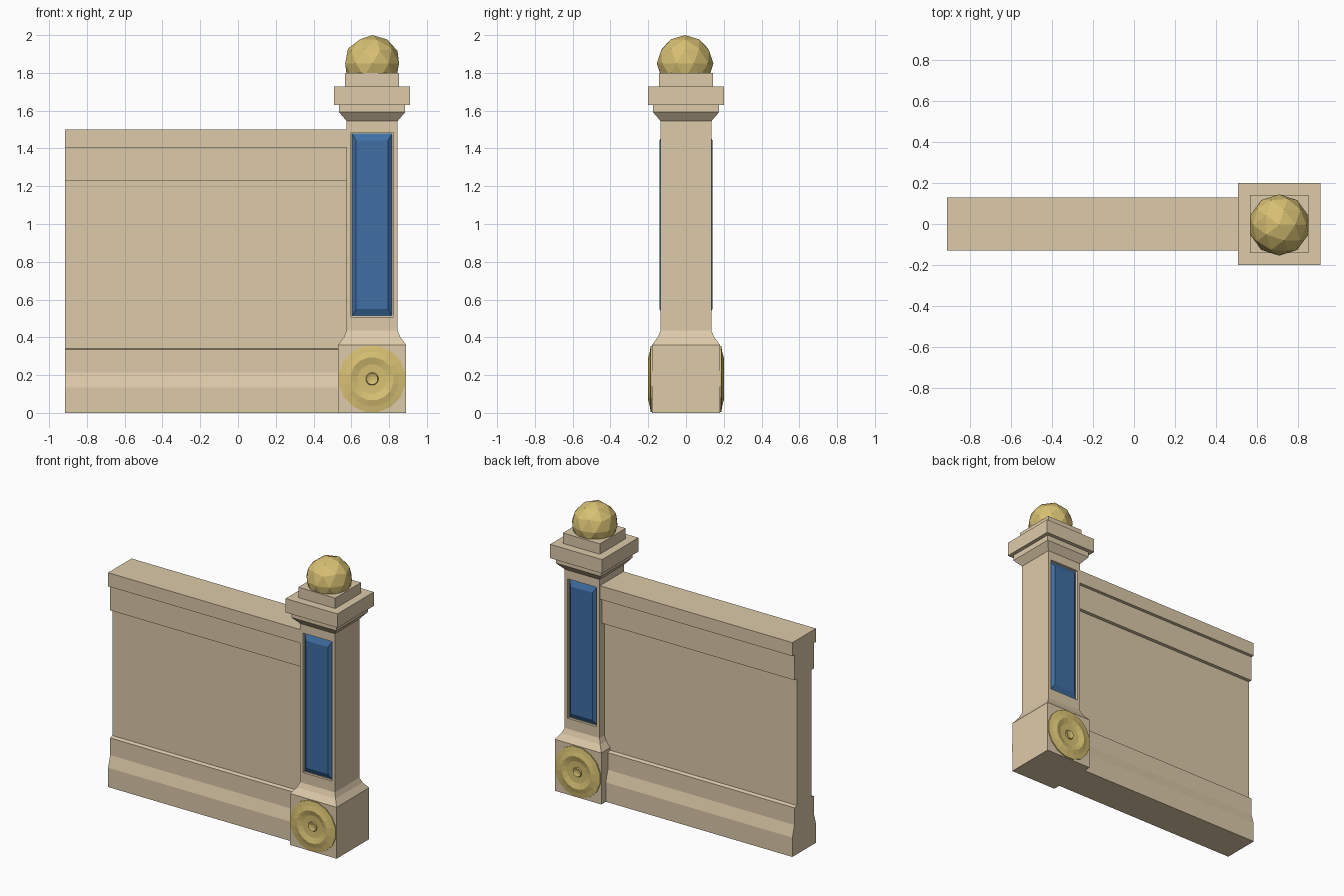
import bpy, bmesh, math
from mathutils import Matrix

if "Cube" in bpy.data.objects:
    bpy.data.objects.remove(bpy.data.objects["Cube"])

PX = 0.71  # post centre


def mat(name, c):
    m = bpy.data.materials.new(name)
    m.diffuse_color = (*c, 1)
    m.use_nodes = True
    m.node_tree.nodes["Principled BSDF"].inputs["Base Color"].default_value = m.diffuse_color
    return m


STONE = mat("sandstone", (0.72, 0.59, 0.40))
BLUE = mat("blue_panel", (0.05, 0.16, 0.37))
GOLD = mat("gold", (0.68, 0.53, 0.17))


def finish(name, bm, material):
    bmesh.ops.recalc_face_normals(bm, faces=bm.faces[:])
    me = bpy.data.meshes.new(name)
    bm.to_mesh(me)
    bm.free()
    ob = bpy.data.objects.new(name, me)
    bpy.context.collection.objects.link(ob)
    if material:
        me.materials.append(material)
    return ob


def stack(name, loops, material, xf):
    """Closed solid bridging a list of vertex loops of equal length."""
    bm = bmesh.new()
    rings = [[bm.verts.new(xf @ Matrix.Translation(p).to_translation()) for p in lp] for lp in loops]
    n = len(rings[0])
    for a, b in zip(rings, rings[1:]):
        for i in range(n):
            j = (i + 1) % n
            bm.faces.new((a[i], a[j], b[j], b[i]))
    bm.faces.new(rings[0])
    bm.faces.new(rings[-1])
    return finish(name, bm, material)


def rect(hx, hy, z):
    return [(-hx, -hy, z), (hx, -hy, z), (hx, hy, z), (-hx, hy, z)]


def disc(r, z, n=16):
    return [(r * math.cos(math.tau * (i + .5) / n), r * math.sin(math.tau * (i + .5) / n), z) for i in range(n)]


# wall: mirrored cross-section swept along x
half = [(0.13, 0), (0.13, 0.135), (0.107, 0.215), (0.107, 0.335), (0.082, 0.342),
        (0.082, 1.228), (0.107, 1.228), (0.107, 1.405), (0.13, 1.405), (0.13, 1.5)]
section = half + [(-y, z) for y, z in reversed(half)]
stack("wall", [[(x, y, z) for y, z in section] for x in (-0.915, 0.59)],
      STONE, Matrix.Identity(4))

# post: plinth, flare and shaft, then moulded cap
at_post = Matrix.Translation((PX, 0, 0))
post = stack("post", [rect(h, h, z) for h, z in
                      [(0.18, 0), (0.18, 0.36), (0.15, 0.40), (0.135, 0.435), (0.135, 1.545)]],
             STONE, at_post)
stack("post_cap", [rect(h, h, z) for h, z in
                   [(0.135, 1.545), (0.175, 1.592), (0.175, 1.63), (0.201, 1.63),
                    (0.201, 1.727), (0.143, 1.727), (0.143, 1.80)]], STONE, at_post)

# panels and rosettes on front and back
for side, turn in (("front", 0), ("back", math.pi)):
    face = at_post @ Matrix.Rotation(turn, 4, 'Z') @ Matrix.Rotation(math.pi / 2, 4, 'X')
    pan = face @ Matrix.Translation((0, 0.996, 0))
    cutter = stack(side + "_recess_cutter", [rect(0.112, 0.488, z) for z in (0.118, 0.2)], None, pan)
    cutter.hide_render = True
    cutter.hide_viewport = True
    mod = post.modifiers.new(side + "_recess", 'BOOLEAN')
    mod.operation = 'DIFFERENCE'
    mod.solver = 'EXACT'
    mod.object = cutter
    stack(side + "_panel", [rect(0.106, 0.482, 0.112), rect(0.106, 0.482, 0.122),
                            rect(0.084, 0.445, 0.141)], BLUE, pan)
    stack(side + "_rosette", [disc(r, z) for r, z in
                              [(0.178, 0.17), (0.178, 0.187), (0.145, 0.192), (0.115, 0.2),
                               (0.078, 0.189), (0.034, 0.187), (0.03, 0.194), (0.012, 0.188)]],
          GOLD, face @ Matrix.Translation((0, 0.18, 0)))

# ball finial
bm = bmesh.new()
bmesh.ops.create_icosphere(bm, subdivisions=2, radius=0.15,
                           matrix=Matrix.Translation((PX, -0.005, 1.85)))
finish("ball_finial", bm, GOLD)
